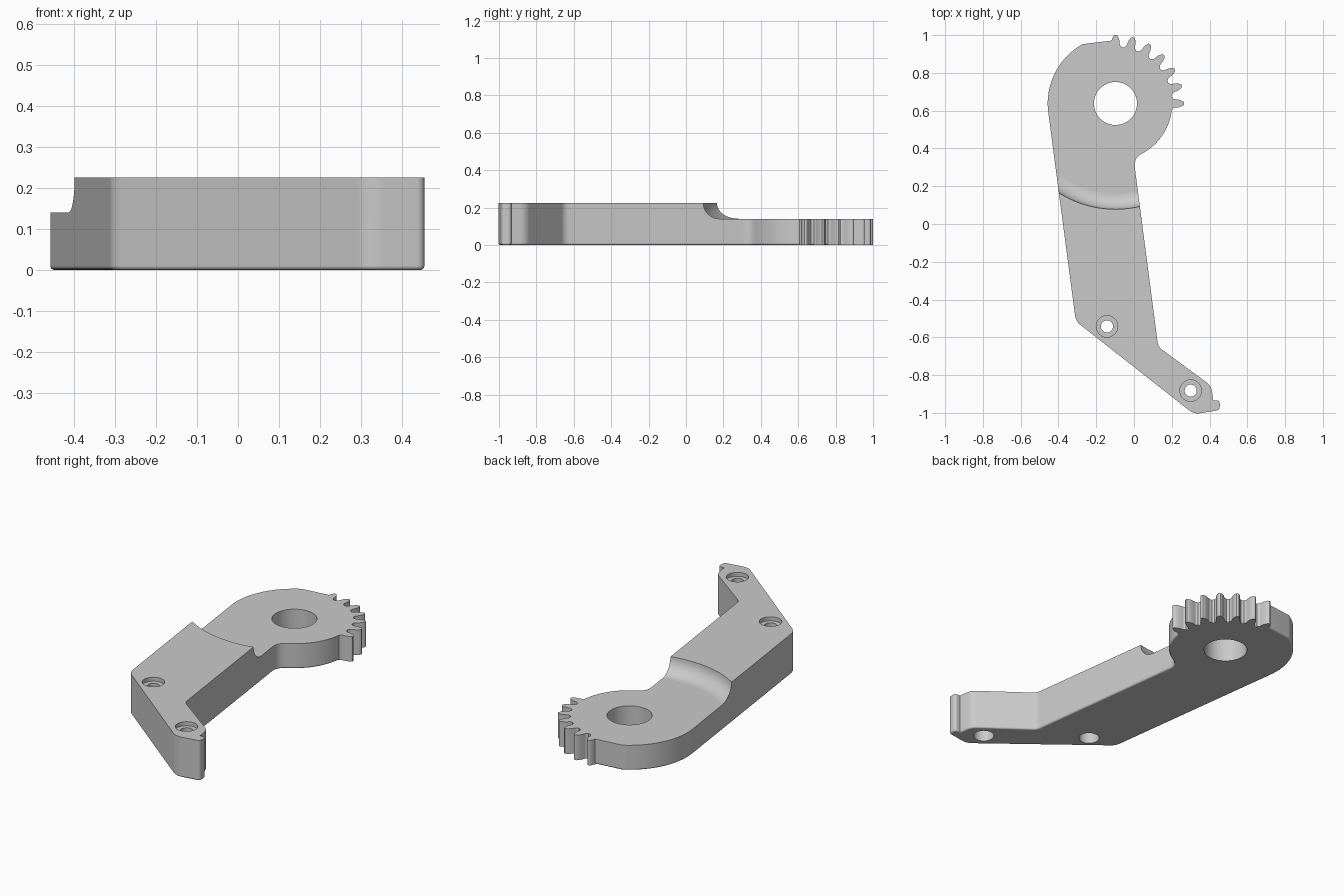
import bpy, bmesh, math
from mathutils import Vector

if "Cube" in bpy.data.objects:
    bpy.data.objects.remove(bpy.data.objects["Cube"], do_unlink=True)

HUB = Vector((-0.098, 0.638))
TOP = 0.225                     # height of the tall arm block
EDGE = 0.01                     # rounding of the bottom rim

grey = bpy.data.materials.new("plain_grey")
grey.use_nodes = True
grey.diffuse_color = (0.59, 0.59, 0.59, 1)
grey.node_tree.nodes["Principled BSDF"].inputs["Base Color"].default_value = (0.59, 0.59, 0.59, 1)


def polar(r, deg):
    a = math.radians(deg)
    return Vector((math.cos(a), math.sin(a))) * r


def arc(r, start, end, n):
    return [(*(HUB + polar(r, start + (end - start) * i / n)), 0) for i in range(n + 1)]


def rounded(points, steps=6):
    """Replace corners (x, y, cut) by short curves starting `cut` from the corner."""
    out = []
    for i, (x, y, cut) in enumerate(points):
        p = Vector((x, y))
        if cut == 0:
            out.append(p)
            continue
        a = p + (Vector(points[i - 1][:2]) - p).normalized() * cut
        b = p + (Vector(points[(i + 1) % len(points)][:2]) - p).normalized() * cut
        for k in range(steps + 1):
            t = k / steps
            out.append(a * (1 - t) ** 2 + p * 2 * t * (1 - t) + b * t * t)
    return out


def inset(outline, d):
    """Move a counter-clockwise outline inwards by d."""
    out = []
    for i, p in enumerate(outline):
        u = (p - outline[i - 1]).normalized()
        v = (outline[(i + 1) % len(outline)] - p).normalized()
        m = Vector((-u.y - v.y, u.x + v.x))
        out.append(p + m * (d / (1 + u.dot(v))))
    return out


def loft(bm, levels):
    """Closed solid through stacked outlines, given as (outline, z)."""
    rings = [[bm.verts.new((p.x, p.y, z)) for p in outline] for outline, z in levels]
    for low, high in zip(rings, rings[1:]):
        for i in range(len(low)):
            bm.faces.new((low[i - 1], low[i], high[i], high[i - 1]))
    bm.faces.new(rings[0][::-1])
    bm.faces.new(rings[-1])


def finish(bm, name):
    bmesh.ops.recalc_face_normals(bm, faces=bm.faces)
    mesh = bpy.data.meshes.new(name)
    bm.to_mesh(mesh)
    bm.free()
    mesh.materials.append(grey)
    obj = bpy.data.objects.new(name, mesh)
    bpy.context.collection.objects.link(obj)
    return obj


def lathe(name, centre, profile, n=64):
    """Solid of revolution about a vertical axis; profile is (radius, z) upwards."""
    bm = bmesh.new()
    loft(bm, [([Vector(centre) + polar(r, 360 * i / n) for i in range(n)], z) for r, z in profile])
    return finish(bm, name)


# Arm plate: foot with a small tab, slanted arm, round hub, rounded bottom rim
outline = rounded(
    [(-0.308, -0.515, 0.03), (0.318, -1.007, 0.035), (0.454, -0.985, 0.018),
     (0.454, -0.934, 0.018), (0.42, -0.934, 0), (0.408, -0.856, 0.03),
     (0.128, -0.65, 0.025), (-0.002, 0.347, 0.045)]
    + arc(0.30, -60, 86, 36)
    + [(-0.108, 0.972, 0)]
    + arc(0.359, 119, 187.8, 20))
rim = [math.pi / 2 * i / 4 for i in range(5)]
bm = bmesh.new()
loft(bm, [(inset(outline, EDGE * (1 - math.sin(a))), EDGE * (1 - math.cos(a))) for a in rim]
     + [(outline, TOP)])
arm = finish(bm, "lever_arm")

# Gear teeth over a quarter turn
half = [(0.285, 0.036), (0.302, 0.03), (0.31, 0.023), (0.335, 0.02),
        (0.352, 0.014), (0.36, 0.009), (0.363, 0.004)]
bm = bmesh.new()
for k in range(7):
    out, side = polar(1, 15 * k), polar(1, 15 * k + 90)
    tooth = ([HUB + out * r - side * w for r, w in half]
             + [HUB + out * r + side * w for r, w in reversed(half)])
    loft(bm, [(tooth, 0), (tooth, 0.19)])
teeth = finish(bm, "gear_teeth")

# Cutter that lowers the hub and leaves a curved cove against the arm
cove = [(0.475 + 0.085 * math.sin(a), TOP - 0.085 * math.cos(a))
        for a in (math.pi / 2 * i / 10 for i in range(11))]
cutters = [lathe("hub_cutter", HUB, cove + [(0.56, 0.3)], 160),
           lathe("bore_cutter", HUB, [(0.114, -0.1), (0.114, 0.3)])]

# Stepped screw holes in the foot
for centre in ((-0.143, -0.542), (0.30, -0.882)):
    cutters.append(lathe("screw_cutter", centre, [
        (0.054, -0.1), (0.054, 0.11), (0.032, 0.11),
        (0.032, TOP - 0.022), (0.057, TOP - 0.022), (0.057, 0.3)], 40))

for tool in [teeth] + cutters:
    mod = arm.modifiers.new(tool.name, 'BOOLEAN')
    mod.operation = 'UNION' if tool is teeth else 'DIFFERENCE'
    mod.solver = 'EXACT'
    mod.object = tool
    tool.hide_render = True

# Bake the cuts, drop the helpers, smooth the curved sides
bpy.context.view_layer.update()
baked = bpy.data.meshes.new_from_object(arm.evaluated_get(bpy.context.evaluated_depsgraph_get()))
arm.modifiers.clear()
arm.data = baked
for tool in [teeth] + cutters:
    bpy.data.objects.remove(tool, do_unlink=True)
baked.materials.clear()
baked.materials.append(grey)
for poly in baked.polygons:
    poly.material_index = 0
bpy.ops.object.select_all(action='DESELECT')
arm.select_set(True)
bpy.context.view_layer.objects.active = arm
bpy.ops.object.shade_smooth_by_angle(angle=math.radians(30))
weighted = arm.modifiers.new("flat_face_normals", 'WEIGHTED_NORMAL')
weighted.keep_sharp = True
